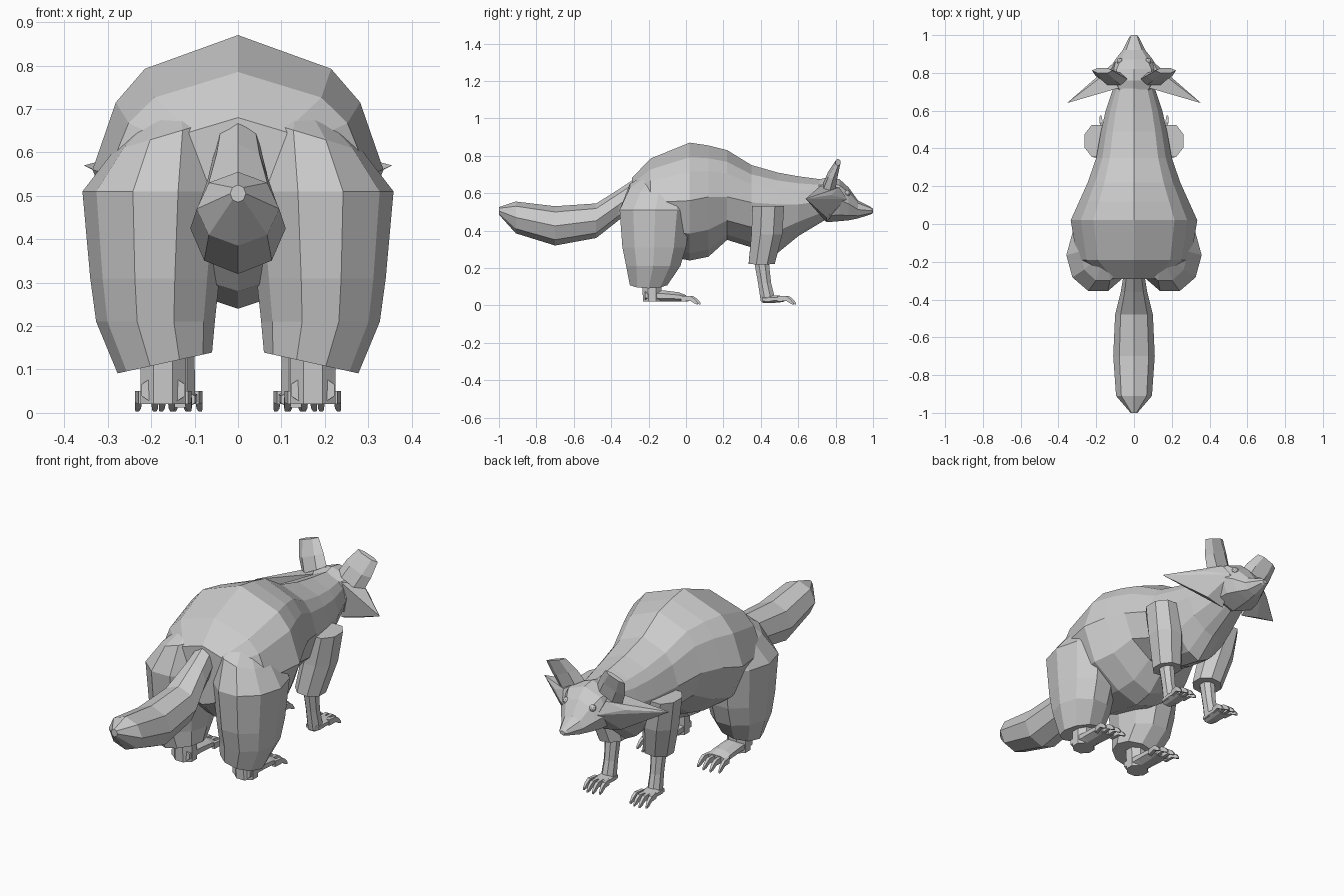
import bpy, bmesh, math
from mathutils import Vector

if "Cube" in bpy.data.objects:
    bpy.data.objects.remove(bpy.data.objects["Cube"])


def finish(name, bm, mirror):
    bmesh.ops.recalc_face_normals(bm, faces=bm.faces[:])
    me = bpy.data.meshes.new(name)
    bm.to_mesh(me)
    bm.free()
    ob = bpy.data.objects.new(name, me)
    bpy.context.collection.objects.link(ob)
    if mirror:
        ob.modifiers.new("Mirror", 'MIRROR').use_mirror_merge = False
    return ob


def add_loft(bm, rings):
    rows = [[bm.verts.new(p) for p in r] for r in rings]
    n = len(rows[0])
    for a, b in zip(rows, rows[1:]):
        for i in range(n):
            bm.faces.new((a[i], a[(i + 1) % n], b[(i + 1) % n], b[i]))
    bm.faces.new(rows[0])
    bm.faces.new(rows[-1])


def loft(name, rings, mirror=False):
    bm = bmesh.new()
    add_loft(bm, rings)
    return finish(name, bm, mirror)


def circle(n, half):
    off = 0.5 if half else 0
    s = 1 / math.cos(math.pi / n) if half else 1
    for k in range(n):
        a = 2 * math.pi * (k + off) / n
        yield s * math.sin(a), s * math.cos(a)


def ring_y(y, w, top, bot, n=8, x=0, half=False):
    """Upright ring facing along y."""
    return [(x + w * u, y, (top + bot) / 2 + (top - bot) / 2 * v) for u, v in circle(n, half)]


def ring_z(z, x0, x1, y0, y1, n=8, tilt=0, half=True):
    """Level ring between x and y limits, tilted sideways."""
    return [((x0 + x1) / 2 + (x1 - x0) / 2 * u, (y0 + y1) / 2 + (y1 - y0) / 2 * v,
             z + tilt * (x1 - x0) / 2 * u) for u, v in circle(n, half)]


def body_ring(y, w, top, mid, bot):
    up, dn = top - mid, mid - bot
    side = [(.64 * w, top - .25 * up), (.84 * w, top - .5 * up), (w, mid),
            (.8 * w, mid - .55 * dn), (.35 * w, mid - .88 * dn)]
    prof = [(0, top)] + side + [(0, bot)] + [(-x, z) for x, z in reversed(side)]
    return [(x, y, z) for x, z in prof]


# Body
loft("body", [body_ring(*s) for s in [
    (-.29, .17, .68, .55, .38), (-.19, .3, .785, .55, .28), (.02, .335, .87, .56, .24),
    (.12, .29, .855, .58, .26), (.22, .245, .83, .58, .35), (.35, .2, .75, .55, .31),
    (.49, .175, .71, .54, .28), (.6, .15, .69, .54, .37), (.75, .1, .67, .56, .46)]])

# Tail
loft("tail", [ring_y(*s) for s in [
    (-.24, .05, .7, .54), (-.36, .07, .62, .455), (-.48, .1, .545, .36),
    (-.7, .11, .53, .32), (-.91, .095, .555, .385), (-1, .018, .525, .485)]])

# Head with snout
loft("head", [ring_y(*s) for s in [
    (.7, .1, .67, .47), (.76, .14, .685, .445), (.82, .13, .675, .45), (.87, .1, .63, .455),
    (.92, .06, .56, .465), (.99, .025, .525, .487), (1, .014, .515, .495)]])

# Cheek ruffs
bm = bmesh.new()
for p in [(.08, .72, .64), (.12, .82, .63), (.06, .75, .445), (.1, .86, .57),
          (.2, .775, .59), (.16, .75, .47), (.355, .64, .57)]:
    bm.verts.new(p)
bmesh.ops.convex_hull(bm, input=bm.verts[:])
finish("cheek_ruff", bm, True)

# Ears
loft("ear", [ring_z(.64, .045, .165, .735, .8, 6, -.5), ring_z(.7, .075, .195, .76, .81, 6, -.4),
             ring_z(.765, .12, .215, .8, .825, 6, -.35)], True)

# Eyes
bm = bmesh.new()
bmesh.ops.create_icosphere(bm, subdivisions=2, radius=.017)
bmesh.ops.translate(bm, verts=bm.verts[:], vec=Vector((.075, .862, .6)))
finish("eye", bm, True)

# Haunches
loft("haunch", [ring_z(z, x0, x1, y0, y1, 10, t) for z, x0, x1, y0, y1, t in [
    (.7, .1, .2, -.2, -.1, -.3), (.64, .05, .28, -.3, .01, -.3),
    (.51, .03, .35, -.355, .025, 0), (.31, .05, .333, -.34, .0, 0),
    (.21, .06, .32, -.32, -.03, 0), (.115, .065, .272, -.3, -.1, -.22)]], True)

# Upper front legs
loft("upper_front_leg", [ring_z(z, x0, x1, y0, y1, 8, t) for z, x0, x1, y0, y1, t in [
    (.53, .13, .262, .355, .525, 0), (.38, .08, .24, .35, .515, 0),
    (.225, .06, .195, .335, .475, -.1)]], True)

# Lower legs
loft("lower_front_leg", [ring_z(z, x0, x1, y0, y1) for z, x0, x1, y0, y1 in [
    (.26, .095, .165, .36, .44), (.12, .1, .16, .385, .455), (.02, .098, .165, .4, .48)]], True)
loft("hind_ankle", [ring_z(z, x0, x1, y0, y1) for z, x0, x1, y0, y1 in [
    (.16, .12, .225, -.235, -.13), (.02, .12, .225, -.23, -.13)]], True)


# Paws with slim toes
def paw(name, cx, stations, toe_y, reach, spread):
    bm = bmesh.new()
    add_loft(bm, [ring_y(*s, n=8, x=cx, half=True) for s in stations])
    for i in (-1.5, -.5, .5, 1.5):
        y = toe_y - .014 * abs(i)
        x = cx + i * spread
        add_loft(bm, [
            ring_y(y, .009, .05, .02, 4, x, True),
            ring_y(y + .55 * reach, .008, .05, .024, 4, x + i * .006, True),
            ring_y(y + .8 * reach, .007, .035, .01, 4, x + i * .007, True),
            ring_y(y + reach, .004, .014, .003, 4, x + i * .008, True)])
    finish(name, bm, True)


paw("front_paw", .132, [(.41, .033, .05, .012), (.46, .038, .055, .012),
                        (.52, .04, .05, .018)], .51, .085, .022)
paw("hind_paw", .172, [(-.22, .05, .085, .02), (-.12, .05, .08, .02), (-.04, .052, .07, .02),
                       (.0, .053, .055, .02)], -.005, .09, .032)
